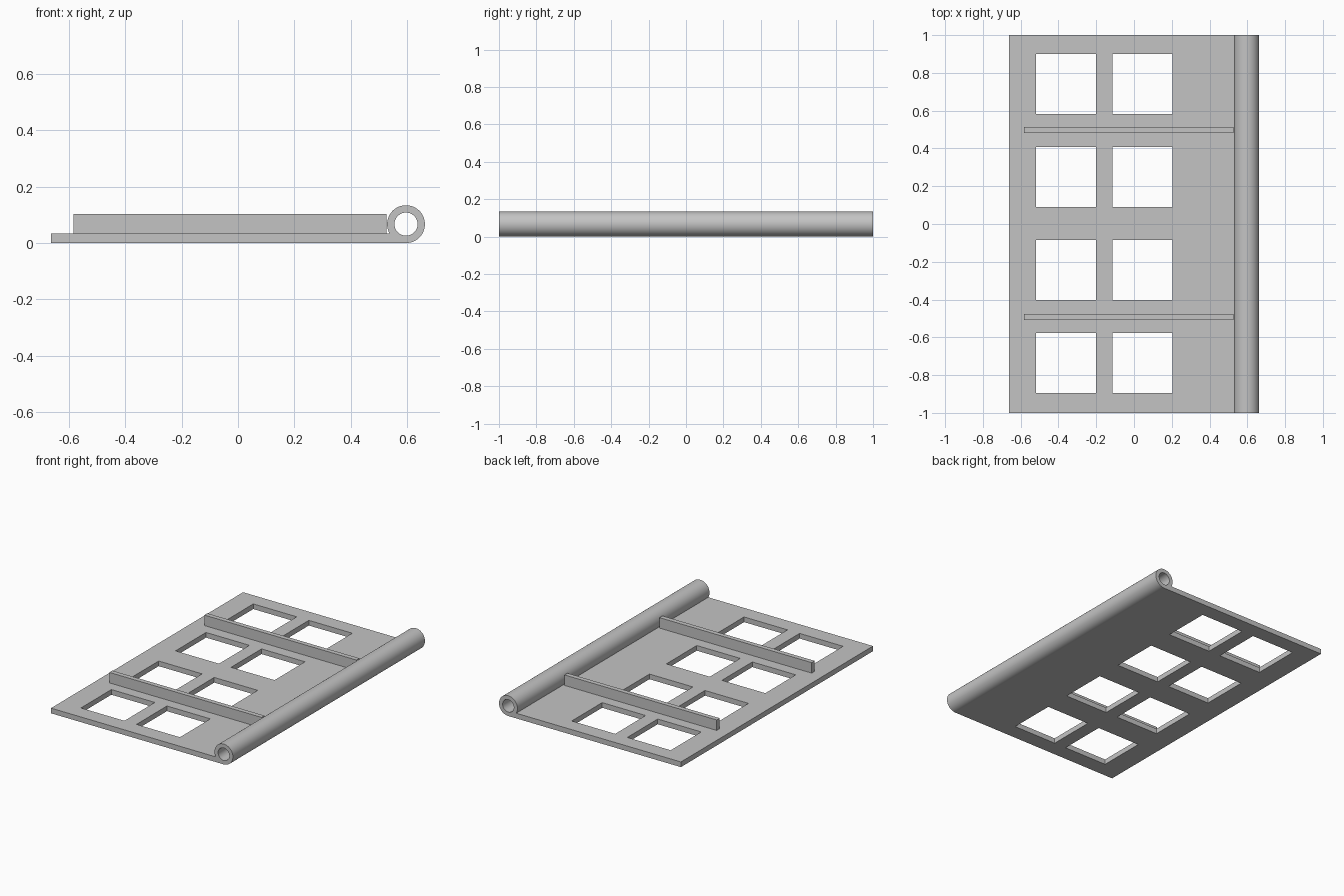
import bpy, bmesh, math
from mathutils import Matrix

cube = bpy.data.objects.get("Cube")
if cube:
    bpy.data.objects.remove(cube, do_unlink=True)

LEFT, HALF_LEN, THICK = -0.663, 1.0, 0.034
TUBE_X, TUBE_R, BORE_R = 0.596, 0.067, 0.041
SEGMENTS = 64

grey = bpy.data.materials.new("light_grey")
grey.use_nodes = True
colour = (0.55, 0.55, 0.55, 1)
grey.diffuse_color = colour
grey.node_tree.nodes["Principled BSDF"].inputs["Base Color"].default_value = colour


def add_object(name, bm):
    bmesh.ops.recalc_face_normals(bm, faces=bm.faces)
    mesh = bpy.data.meshes.new(name)
    bm.to_mesh(mesh)
    bm.free()
    mesh.materials.append(grey)
    obj = bpy.data.objects.new(name, mesh)
    bpy.context.collection.objects.link(obj)
    return obj


def add_box(bm, centre, size):
    matrix = Matrix.Translation(centre) @ Matrix.Diagonal((*size, 1))
    bmesh.ops.create_cube(bm, size=1, matrix=matrix)


def arc(radius, start, end, steps):
    angles = [start + (end - start) * i / steps for i in range(steps + 1)]
    return [(TUBE_X + radius * math.cos(a), TUBE_R + radius * math.sin(a)) for a in angles]


# Plate and hinge tube: one section extruded along y
join_angle = math.pi + math.asin((TUBE_R - THICK) / TUBE_R)
outline = [(LEFT, THICK), (LEFT, 0)] + arc(TUBE_R, -math.pi / 2, join_angle, SEGMENTS)
bore = arc(BORE_R, 0, math.tau, SEGMENTS)[:-1]

bm = bmesh.new()
for loop in (outline, bore):
    verts = [bm.verts.new((x, -HALF_LEN, z)) for x, z in loop]
    for i, v in enumerate(verts):
        bm.edges.new((verts[i - 1], v))
bmesh.ops.triangle_fill(bm, edges=bm.edges[:], use_beauty=True)
result = bmesh.ops.extrude_face_region(bm, geom=bm.faces[:], use_keep_orig=True)
moved = [g for g in result["geom"] if isinstance(g, bmesh.types.BMVert)]
bmesh.ops.translate(bm, verts=moved, vec=(0, 2 * HALF_LEN, 0))
leaf = add_object("plate_with_hinge_tube", bm)

# Square windows cut through the plate
bm = bmesh.new()
for x in (-0.36, 0.045):
    for row in range(4):
        add_box(bm, (x, 0.741 - 0.4925 * row, THICK / 2), (0.317, 0.317, 0.1))
cutter = add_object("window_cutter", bm)
cutter.hide_render = True

cut = leaf.modifiers.new("windows", "BOOLEAN")
cut.operation = "DIFFERENCE"
cut.solver = "EXACT"
cut.object = cutter
bpy.ops.object.select_all(action="DESELECT")
bpy.context.view_layer.objects.active = leaf
leaf.select_set(True)
bpy.ops.object.modifier_apply(modifier=cut.name)
bpy.data.objects.remove(cutter, do_unlink=True)
bpy.ops.object.shade_smooth_by_angle(angle=math.radians(30))

# Raised ribs across the plate
for name, y in (("front_rib", -0.492), ("back_rib", 0.497)):
    bm = bmesh.new()
    add_box(bm, (-0.028, y, 0.0675), (1.11, 0.031, 0.071))
    add_object(name, bm)
